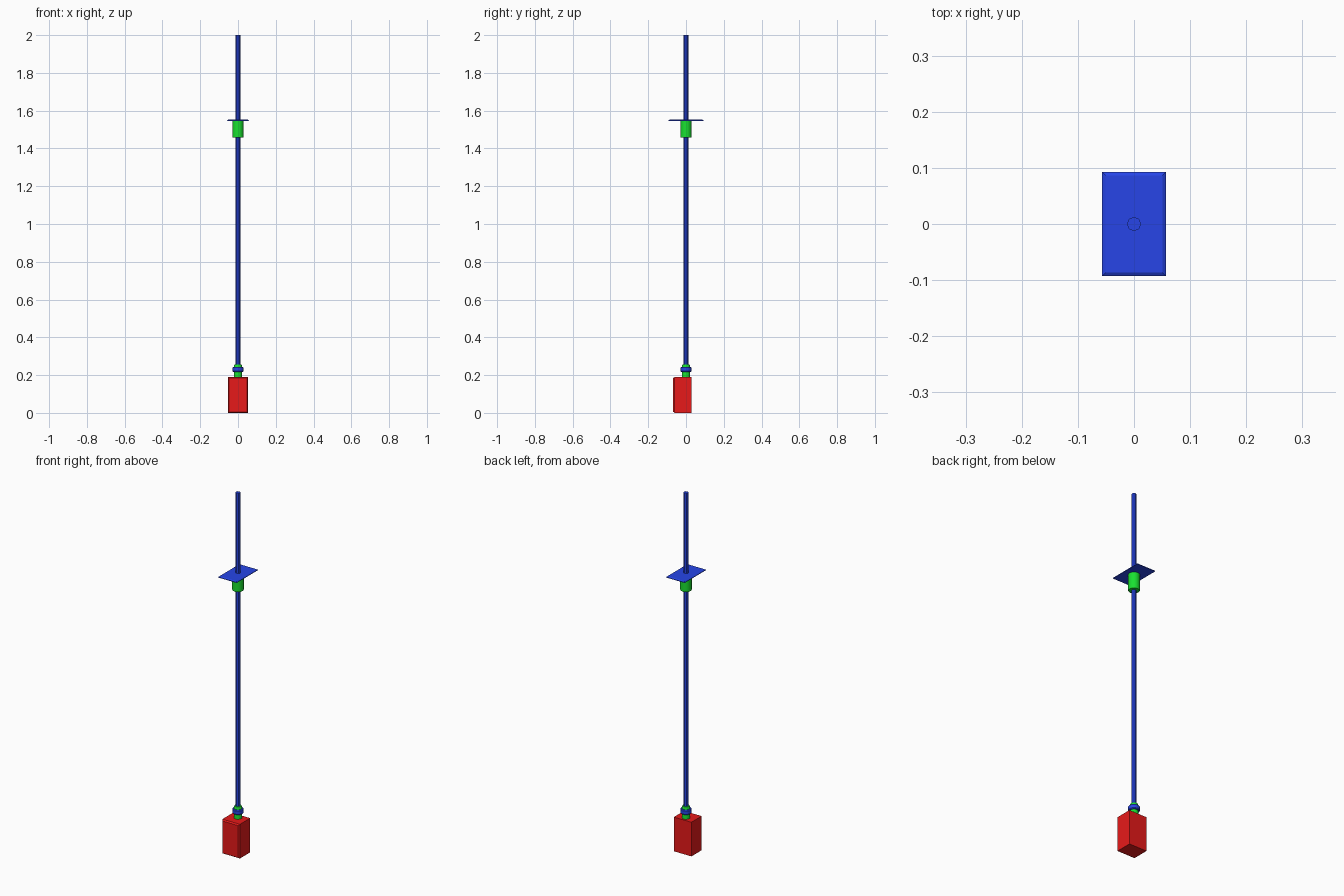
import bpy, bmesh, math

if "Cube" in bpy.data.objects:
    bpy.data.objects.remove(bpy.data.objects["Cube"])


def material(name, color):
    m = bpy.data.materials.new(name)
    m.diffuse_color = color
    m.use_nodes = True
    m.node_tree.nodes["Principled BSDF"].inputs["Base Color"].default_value = m.diffuse_color
    return m


BLUE = material("blue", (0.02, 0.06, 0.8, 1))
GREEN = material("green", (0.01, 0.75, 0.03, 1))
RED = material("red", (0.8, 0.01, 0.01, 1))


def finish(name, bm, mat):
    bmesh.ops.recalc_face_normals(bm, faces=bm.faces)
    me = bpy.data.meshes.new(name)
    bm.to_mesh(me)
    bm.free()
    me.materials.append(mat)
    ob = bpy.data.objects.new(name, me)
    bpy.context.collection.objects.link(ob)
    return ob


def lathe(name, profile, sides, mat, smooth=True):
    """Capped solid of revolution from (radius, z) points."""
    bm = bmesh.new()
    rings = [[bm.verts.new((r * math.cos(2 * math.pi * i / sides),
                            r * math.sin(2 * math.pi * i / sides), z))
              for i in range(sides)] for r, z in profile]
    for a, b in zip(rings, rings[1:]):
        for i in range(sides):
            j = (i + 1) % sides
            bm.faces.new((a[i], a[j], b[j], b[i]))
    bm.faces.new(rings[0])
    bm.faces.new(rings[-1])
    ob = finish(name, bm, mat)
    if smooth:
        bpy.ops.object.select_all(action='DESELECT')
        ob.select_set(True)
        bpy.context.view_layer.objects.active = ob
        bpy.ops.object.shade_smooth_by_angle(angle=math.radians(30))


def chamfered_box(name, lo, hi, normal, inset, depth, mat):
    """Box whose face along the given normal is inset and raised to a chamfer."""
    bm = bmesh.new()
    bmesh.ops.create_cube(bm, size=1)
    for v in bm.verts:
        v.co = [(l + h) / 2 + c * (h - l) for l, h, c in zip(lo, hi, v.co)]
    bm.normal_update()
    face = max(bm.faces, key=lambda f: sum(a * b for a, b in zip(f.normal, normal)))
    bmesh.ops.inset_region(bm, faces=[face], thickness=inset, depth=0)
    for v in face.verts:
        v.co += depth * face.normal
    finish(name, bm, mat)


# Weighted box at the foot, chamfered on the front
chamfered_box("base_box", (-0.054, -0.060, 0), (0.054, 0.030, 0.19),
              (0, -1, 0), 0.008, 0.008, RED)

# Neck and collar above the box
lathe("neck", [(0.021, 0.185), (0.021, 0.25), (0.018, 0.257)], 16, GREEN)
lathe("collar", [(0.026, 0.217), (0.029, 0.221), (0.029, 0.239), (0.026, 0.243)], 16, BLUE)

# Long rod
lathe("rod", [(0.0125, 0.2), (0.0125, 2.0)], 8, BLUE, smooth=False)

# Upper sleeve and the plate on it
lathe("sleeve", [(0.027, 1.457), (0.029, 1.46), (0.029, 1.548)], 20, GREEN)
chamfered_box("plate", (-0.057, -0.093, 1.546), (0.057, 0.093, 1.549),
              (0, 0, 1), 0.009, 0.004, BLUE)
